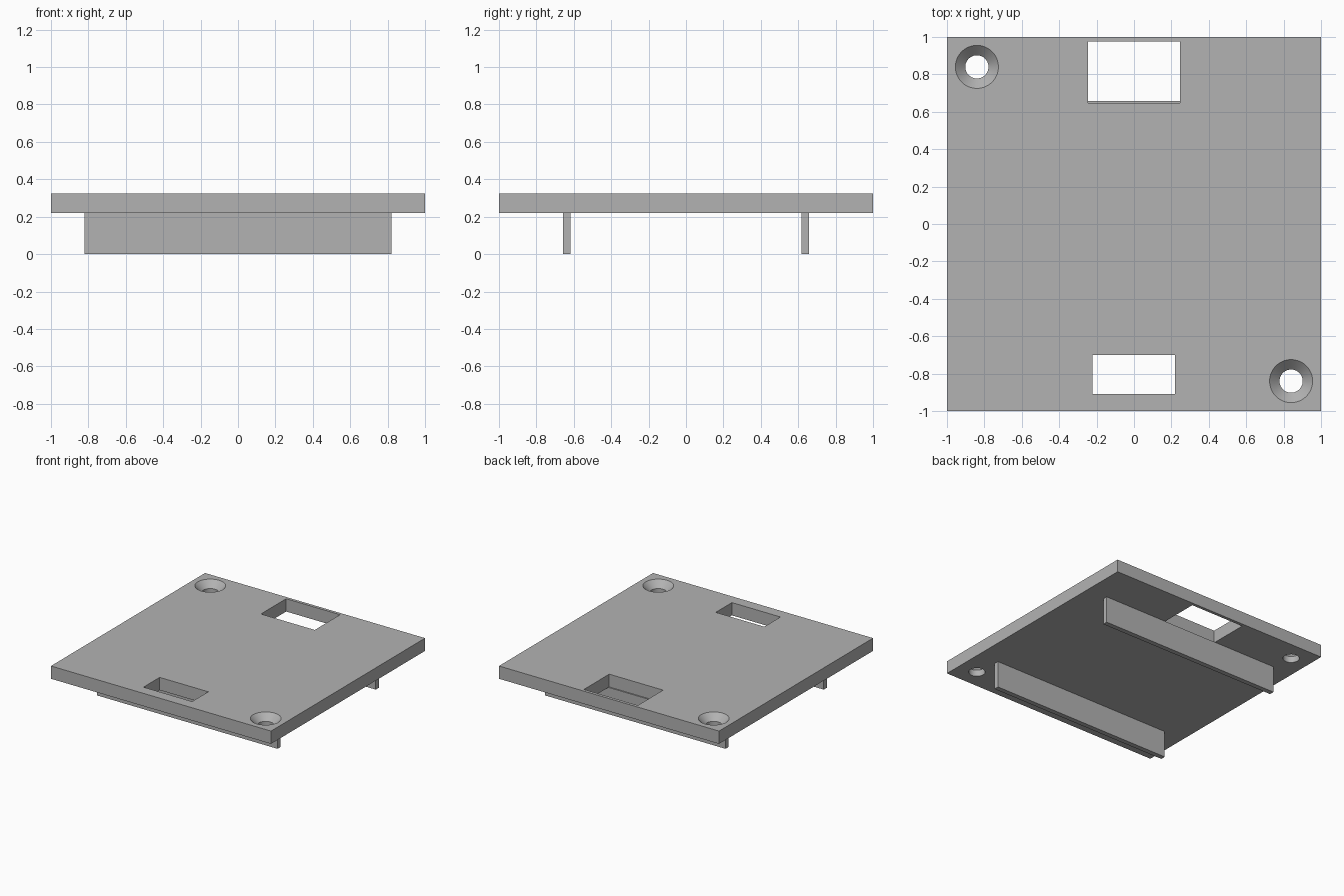
import bpy
import bmesh
from mathutils import Matrix

cube = bpy.data.objects.get("Cube")
if cube:
    bpy.data.objects.remove(cube, do_unlink=True)

# One plain grey for everything
grey = bpy.data.materials.new("light_grey")
grey.use_nodes = True
colour = (0.45, 0.45, 0.45, 1)
grey.diffuse_color = colour
grey.node_tree.nodes["Principled BSDF"].inputs["Base Color"].default_value = colour

BOTTOM, TOP = 0.22, 0.325
OVER = 0.02


def finish(name, bm):
    mesh = bpy.data.meshes.new(name)
    bmesh.ops.recalc_face_normals(bm, faces=bm.faces)
    bm.to_mesh(mesh)
    bm.free()
    mesh.materials.append(grey)
    obj = bpy.data.objects.new(name, mesh)
    bpy.context.collection.objects.link(obj)
    return obj


def box(name, x0, x1, y0, y1, z0, z1):
    bm = bmesh.new()
    size = Matrix.Diagonal((x1 - x0, y1 - y0, z1 - z0, 1))
    centre = Matrix.Translation(((x0 + x1) / 2, (y0 + y1) / 2, (z0 + z1) / 2))
    bmesh.ops.create_cube(bm, size=1, matrix=centre @ size)
    return finish(name, bm)


def countersink(name, x, y, hole=0.062, head=0.115, sides=64):
    """Revolved cutter: straight bore below a 45 degree cone."""
    bm = bmesh.new()
    cone_depth = head - hole
    profile = [(0, BOTTOM - OVER), (hole, BOTTOM - OVER), (hole, TOP - cone_depth),
               (head + OVER, TOP + OVER), (0, TOP + OVER)]
    verts = [bm.verts.new((x + r, y, z)) for r, z in profile]
    edges = [bm.edges.new(pair) for pair in zip(verts, verts[1:])]
    bmesh.ops.spin(bm, geom=verts + edges, cent=(x, y, 0), axis=(0, 0, 1),
                   angle=6.283185307, steps=sides)
    bmesh.ops.remove_doubles(bm, verts=bm.verts, dist=0.0001)
    return finish(name, bm)


# Square cover plate
plate = box("cover_plate", -1, 1, -1, 1, BOTTOM, TOP)

# Two rectangular openings and two countersunk screw holes
cutters = [
    box("rear_opening", -0.245, 0.245, 0.647, 0.975, BOTTOM - OVER, TOP + OVER),
    box("front_opening", -0.222, 0.22, -0.91, -0.70, BOTTOM - OVER, TOP + OVER),
    countersink("rear_screw_hole", -0.84, 0.84),
    countersink("front_screw_hole", 0.84, -0.84),
]
for cutter in cutters:
    cutter.hide_render = True
    cut = plate.modifiers.new(cutter.name, "BOOLEAN")
    cut.operation = "DIFFERENCE"
    cut.solver = "EXACT"
    cut.object = cutter

bpy.ops.object.select_all(action="DESELECT")
plate.select_set(True)
bpy.context.view_layer.objects.active = plate
for cutter in cutters:
    bpy.ops.object.modifier_apply(modifier=cutter.name)
    bpy.data.objects.remove(cutter, do_unlink=True)
bpy.ops.object.shade_smooth_by_angle(angle=0.5)

# Locating ribs under the plate
for name, side in (("rear_rib", 1), ("front_rib", -1)):
    y0, y1 = sorted((side * 0.617, side * 0.657))
    box(name, -0.82, 0.82, y0, y1, 0, BOTTOM)
